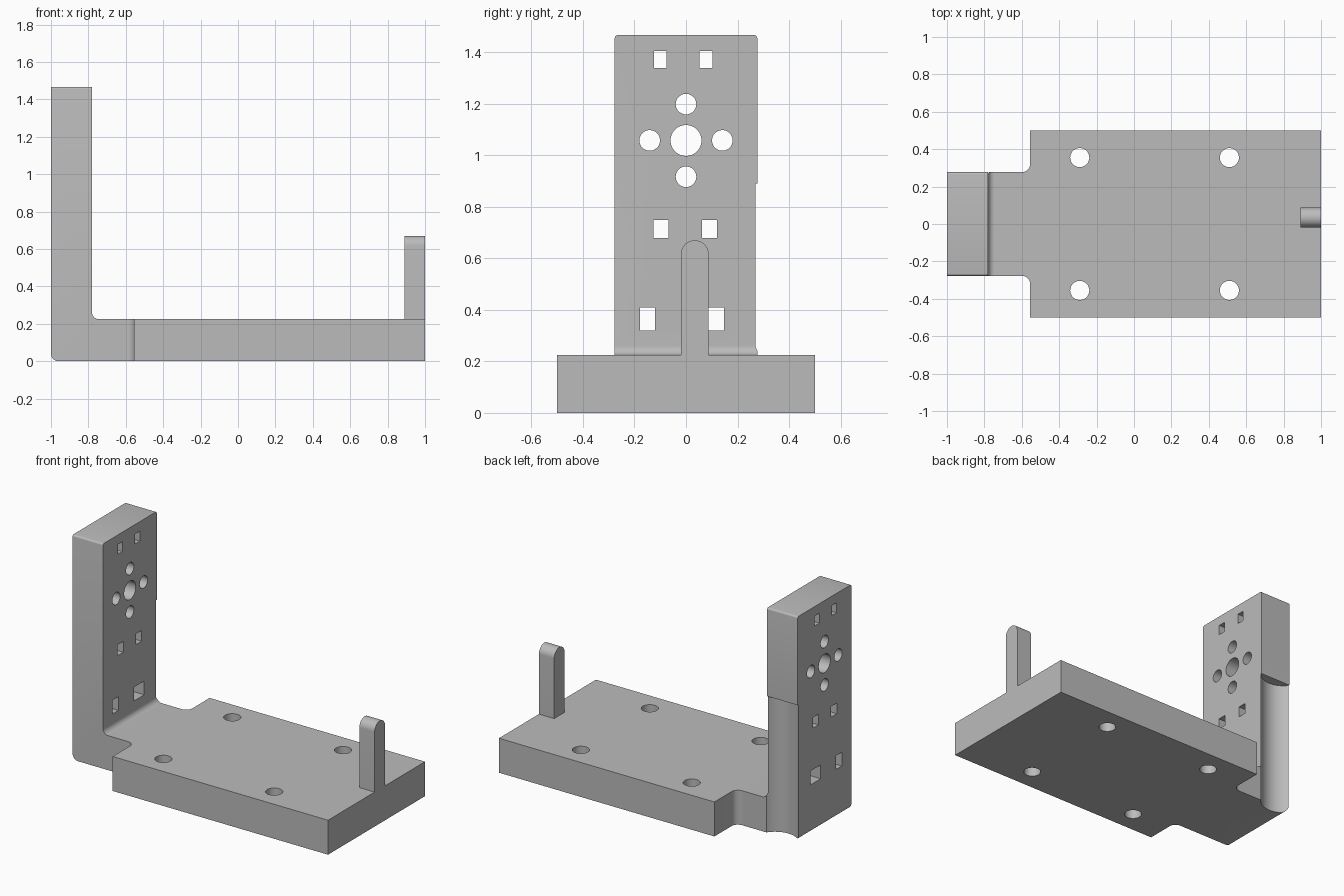
import bpy
import bmesh
from math import sin, cos, radians
from mathutils import Vector

if "Cube" in bpy.data.objects:
    bpy.data.objects.remove(bpy.data.objects["Cube"])

grey = bpy.data.materials.new("plain grey")
grey.use_nodes = True
grey.diffuse_color = (0.5, 0.5, 0.5, 1)
grey.node_tree.nodes["Principled BSDF"].inputs["Base Color"].default_value = (0.5, 0.5, 0.5, 1)

# How profile coordinates (u, v) and depth d map to space, per extrusion axis
AXES = {
    "x": lambda u, v, d: Vector((d, u, v)),
    "y": lambda u, v, d: Vector((u, d, v)),
    "z": lambda u, v, d: Vector((u, v, d)),
}


def arc(cu, cv, r, start, end, steps=10):
    angles = [radians(start + (end - start) * i / steps) for i in range(steps + 1)]
    return [(cu + r * cos(a), cv + r * sin(a)) for a in angles]


def circle(cu, cv, r):
    return arc(cu, cv, r, 0, 360, 48)[:-1]


def rect(u0, u1, v0, v1):
    return [(u0, v0), (u1, v0), (u1, v1), (u0, v1)]


def prism(name, profile, axis, lo, hi):
    bm = bmesh.new()
    face = bm.faces.new([bm.verts.new(AXES[axis](u, v, lo)) for u, v in profile])
    new = bmesh.ops.extrude_face_region(bm, geom=[face])["geom"]
    bmesh.ops.translate(bm, vec=AXES[axis](0, 0, hi - lo),
                        verts=[g for g in new if isinstance(g, bmesh.types.BMVert)])
    bmesh.ops.recalc_face_normals(bm, faces=bm.faces)
    mesh = bpy.data.meshes.new(name)
    bm.to_mesh(mesh)
    bm.free()
    mesh.materials.append(grey)
    obj = bpy.data.objects.new(name, mesh)
    bpy.context.collection.objects.link(obj)
    return obj


def activate(obj):
    bpy.ops.object.select_all(action="DESELECT")
    obj.select_set(True)
    bpy.context.view_layer.objects.active = obj


def cut(obj, profile, axis, lo, hi):
    cutter = prism("cutter", profile, axis, lo, hi)
    cutter.hide_render = True
    mod = obj.modifiers.new("cut", "BOOLEAN")
    mod.operation = "DIFFERENCE"
    mod.solver = "EXACT"
    mod.object = cutter
    activate(obj)
    bpy.ops.object.modifier_apply(modifier=mod.name)
    bpy.data.objects.remove(cutter)


def smooth(obj):
    activate(obj)
    bpy.ops.object.shade_smooth_by_angle(angle=radians(30))


THICK = 0.225
HALF = 0.277
TOP = 1.467

# Upright bracket: L profile with rounded heel and inner fillet
l_profile = (arc(-0.96, 0.04, 0.04, 180, 270) + [(-0.6, 0), (-0.6, THICK)]
             + arc(-0.745, THICK + 0.035, 0.035, 270, 180)
             + [(-0.78, TOP), (-1, TOP)])
bracket = prism("upright_bracket", l_profile, "y", -HALF, HALF)

# Softened top corners of the upright
bm = bmesh.new()
bm.from_mesh(bracket.data)
corners = [e for e in bm.edges
           if all(v.co.z > TOP - 0.01 for v in e.verts)
           and abs(e.verts[0].co.y - e.verts[1].co.y) < 0.01]
bmesh.ops.bevel(bm, geom=corners, offset=0.012, segments=4, profile=0.5, affect="EDGES")
bm.to_mesh(bracket.data)
bm.free()

# Round mounting holes in the upright
cut(bracket, circle(0, 1.058, 0.06), "x", -1.1, -0.7)
for y, z in ((0.141, 0), (-0.141, 0), (0, 0.141), (0, -0.141)):
    cut(bracket, circle(y, 1.058 + z, 0.04), "x", -1.1, -0.7)

# Rectangular slots in the upright
for slot in ((-0.124, -0.076, 1.34, 1.405), (0.053, 0.102, 1.34, 1.405),
             (-0.127, -0.068, 0.68, 0.75), (0.062, 0.12, 0.68, 0.75),
             (-0.178, -0.12, 0.32, 0.41), (0.04, 0.147, 0.32, 0.41)):
    cut(bracket, rect(*slot), "x", -1.1, -0.7)

# Shallow concave channel down the rear side of the upright
cut(bracket, circle(-0.89, 0.3525, 0.1375), "z", -0.1, 0.89)
smooth(bracket)

# Base plate with filleted shoulders and four bolt holes
half_outline = [(-0.6, HALF)] + arc(-0.6, HALF + 0.045, 0.045, 270, 360)[1:] + [(-0.555, 0.5), (1, 0.5)]
outline = half_outline + [(x, -y) for x, y in reversed(half_outline)]
plate = prism("base_plate", outline, "z", 0, THICK)
for x in (-0.29, 0.51):
    for y in (-0.355, 0.355):
        cut(plate, circle(x, y, 0.051), "z", -0.1, 0.4)
smooth(plate)

# Round-topped post at the far end
post_profile = [(-0.02, THICK - 0.02), (0.088, THICK - 0.02)] + arc(0.034, 0.616, 0.054, 0, 180, 20)
smooth(prism("end_post", post_profile, "x", 0.89, 1))
